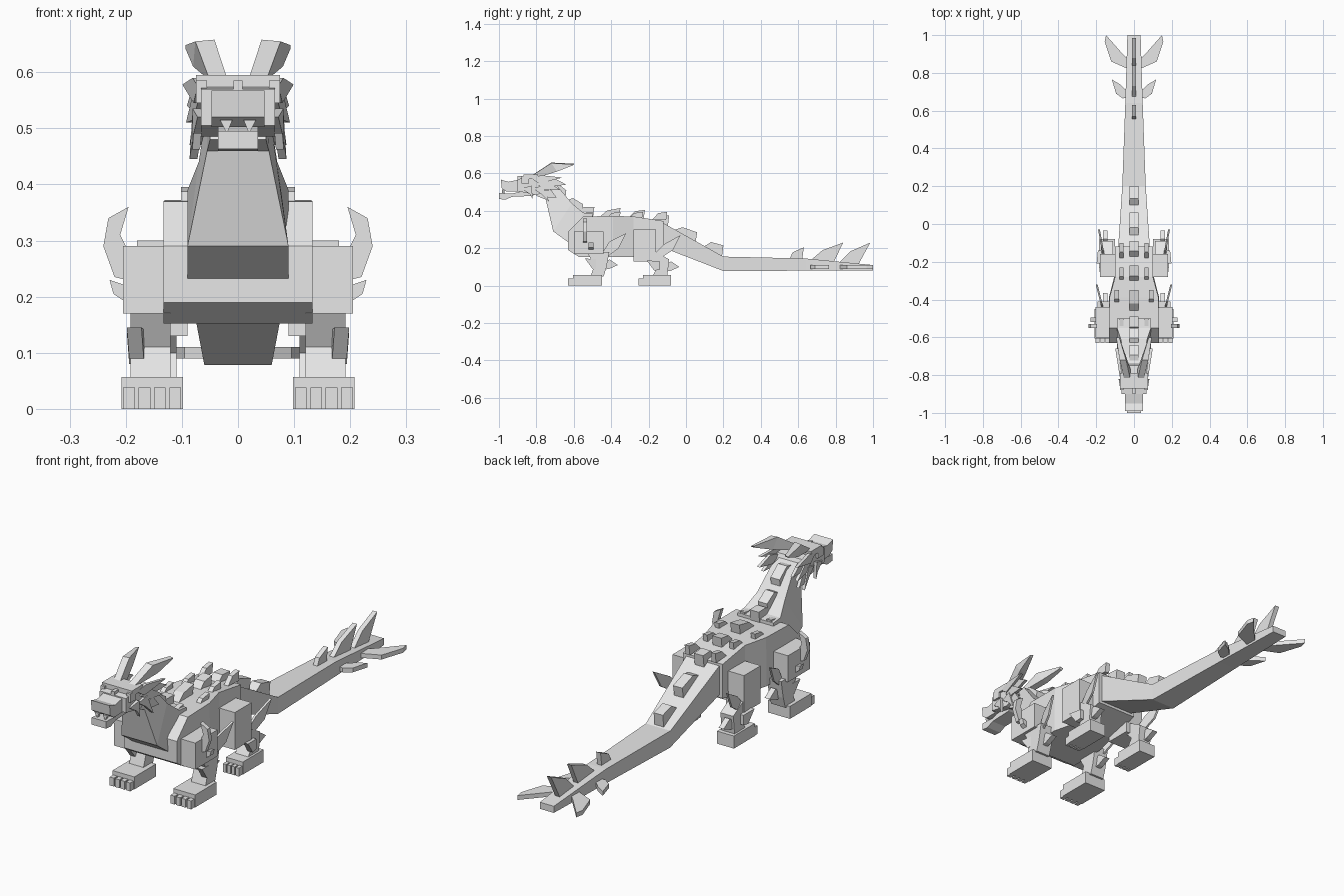
import bpy
import bmesh

cube = bpy.data.objects.get("Cube")
if cube:
    bpy.data.objects.remove(cube, do_unlink=True)

grey = bpy.data.materials.new("plain grey")
grey.use_nodes = True
colour = (0.8, 0.8, 0.8, 1)
grey.diffuse_color = colour
grey.node_tree.nodes["Principled BSDF"].inputs["Base Color"].default_value = colour


def skin(name, rings, mirror=False):
    """Join equal rings of points into one closed flat-faced solid."""
    bm = bmesh.new()
    loops = [[bm.verts.new(point) for point in ring] for ring in rings]
    count = len(loops[0])
    for first, second in zip(loops, loops[1:]):
        for i in range(count):
            j = (i + 1) % count
            bm.faces.new((first[i], first[j], second[j], second[i]))
    bm.faces.new(loops[0])
    bm.faces.new(loops[-1])
    bmesh.ops.recalc_face_normals(bm, faces=bm.faces)
    mesh = bpy.data.meshes.new(name)
    bm.to_mesh(mesh)
    bm.free()
    mesh.materials.append(grey)
    obj = bpy.data.objects.new(name, mesh)
    bpy.context.collection.objects.link(obj)
    if mirror:
        obj.modifiers.new("Mirror", 'MIRROR').use_mirror_merge = False
    return obj


def loft(name, sections):
    """Each section: top y, z, half width, then bottom y, z, half width."""
    rings = []
    for yt, zt, wt, yb, zb, wb in sections:
        rings.append([(wt, yt, zt), (-wt, yt, zt), (-wb, yb, zb), (wb, yb, zb)])
    return skin(name, rings)


def slab(name, profile, x0, x1, splay=0, mirror=True):
    """Side profile of (y, z) points given thickness along x."""
    start = profile[0][0]
    rings = [[(x + splay * (y - start), y, z) for y, z in profile] for x in (x0, x1)]
    return skin(name, rings, mirror)


def centre_slab(name, profile, half):
    return slab(name, profile, -half, half, mirror=False)


def box(name, x, y, z, mirror=True):
    profile = [(y[0], z[0]), (y[1], z[0]), (y[1], z[1]), (y[0], z[1])]
    return slab(name, profile, x[0], x[1], mirror=mirror)


def extrude_y(name, outline, y0, y1):
    """Front outline of (x, z) points given thickness along y."""
    return skin(name, [[(x, y, z) for x, z in outline] for y in (y0, y1)], True)


def extrude_z(name, outline, z0, z1):
    return skin(name, [[(x, y, z) for x, y in outline] for z in (z0, z1)], True)


def ridge(name, y0, z0, y1, z1, height, x0, x1, mirror):
    """Backward-leaning scale sitting on a sloped base line."""
    length = y1 - y0
    profile = [(y0, z0 - .01), (y0 + length * .4, z0 + (z1 - z0) * .4 + height * .7),
               (y1, z1 + height), (y1 - length * .08, z1 - .01)]
    return slab(name, profile, x0, x1, mirror=mirror)


# Trunk: chest, waist and hips
loft("body", [
    (-.63, .29, .133, -.63, .19, .133),
    (-.55, .37, .133, -.57, .152, .133),
    (-.39, .372, .13, -.39, .152, .133),
    (-.28, .37, .1, -.28, .152, .105),
    (-.12, .345, .1, -.12, .19, .1)])

# Neck rising from the chest
loft("neck", [
    (-.5, .385, .09, -.5, .24, .09),
    (-.55, .39, .09, -.62, .225, .09),
    (-.61, .44, .07, -.71, .29, .09),
    (-.69, .535, .055, -.75, .46, .055),
    (-.76, .56, .05, -.8, .48, .05)])

# Long tail sagging towards the ground
loft("tail", [
    (-.14, .345, .085, -.14, .21, .085),
    (.2, .155, .062, .2, .078, .06),
    (.64, .145, .046, .64, .08, .046),
    (1, .11, .035, 1, .08, .035)])

# Head
centre_slab("skull", [(-.9, .505), (-.9, .57), (-.83, .578), (-.75, .57),
                      (-.72, .51), (-.8, .485)], .066)
box("brow", (-.075, .075), (-.87, -.79), (.57, .595), mirror=False)
box("cheek", (.055, .075), (-.88, -.84), (.545, .585))
centre_slab("snout", [(-.99, .567), (-.95, .555), (-.89, .567), (-.89, .502),
                      (-.96, .502), (-.985, .52)], .047)
centre_slab("lower_jaw", [(-1, .495), (-.93, .492), (-.86, .51), (-.78, .505),
                          (-.82, .48), (-.93, .475), (-.965, .46), (-1, .463)], .036)
box("nose_horn", (-.008, .008), (-.9, -.86), (.56, .585), mirror=False)
extrude_y("fang", [(.01, .515), (.032, .515), (.02, .49)], -.985, -.97)

# Swept horns, each with two segments
skin("horn", [
    [(.018, -.83, .585), (.05, -.83, .585), (.05, -.77, .585), (.018, -.77, .585)],
    [(.042, -.72, .658), (.076, -.72, .655), (.08, -.69, .61), (.046, -.69, .61)],
    [(.078, -.6, .652), (.094, -.6, .648), (.094, -.605, .643), (.078, -.605, .643)]],
    True)

# Frill of spikes behind the jaw: root y, z and tip y, z
frill = [(-.83, .575, -.66, .578), (-.8, .545, -.67, .51), (-.82, .52, -.73, .445),
         (-.88, .52, -.82, .462), (-.76, .56, -.64, .54), (-.78, .5, -.69, .47)]
for y, z, tip_y, tip_z in frill:
    slab("frill_spike", [(y, z), (y + .055, z + .015), (tip_y, tip_z),
                         (y + .045, z - .03)], .058, .072, splay=.16)

# Central ridges from neck to tail: y, z at both ends and height
centre = [(-.73, .555, -.64, .46, .05), (-.64, .465, -.55, .385, .05),
          (-.58, .4, -.49, .375, .045), (-.47, .37, -.35, .37, .045),
          (-.31, .37, -.22, .36, .045), (-.18, .355, -.09, .325, .05),
          (-.07, .305, .06, .235, .05), (.09, .215, .2, .155, .06)]
for y0, z0, y1, z1, height in centre:
    ridge("central_ridge", y0, z0, y1, z1, height, -.023, .023, False)

# Paired rows of smaller ridges along the back
for x, y in ((.055, -.58), (.08, -.43), (.055, -.31), (.055, -.18)):
    ridge("side_ridge", y, .365, y + .08, .36, .035, x, x + .022, True)

# Upright tail spikes
for y0, z, tip_y, tip_z, y1 in ((.55, .145, .63, .205, .62),
                                (.66, .14, .84, .23, .79), (.81, .125, .985, .23, .92)):
    middle = (y0 + tip_y) / 2 - .02
    centre_slab("tail_spike", [(y0, z - .01), (middle, z + (tip_z - z) * .55),
                               (tip_y, tip_z), (y1, z - .015)], .011)

# Flat fins at the tail tip
extrude_z("small_tail_fin", [(.035, .67), (.06, .665), (.095, .69), (.117, .765),
                             (.075, .74), (.035, .7)], .09, .11)
extrude_z("large_tail_fin", [(.03, .82), (.12, .86), (.155, .965), (.148, 1),
                             (.06, .9), (.03, .87)], .09, .11)


def foot(name, x0, x1, y0, y1, height):
    """Foot block with four toes along the front."""
    box(name, (x0, x1), (y0 + .025, y1), (0, height))
    pitch = (x1 - x0) / 4
    for i in range(4):
        left = x0 + pitch * (i + .12)
        box(name + "_toe", (left, left + pitch * .76), (y0, y0 + .04), (0, .038))


# Front legs
box("front_shoulder", (.12, .205), (-.6, -.44), (.17, .29))
slab("front_shin", [(-.53, .18), (-.41, .18), (-.425, .1), (-.44, .05),
                    (-.51, .05), (-.49, .11)], .12, .192)
foot("front_foot", .098, .208, -.63, -.45, .057)

# Hind legs
box("hind_thigh", (.09, .18), (-.28, -.16), (.13, .3))
slab("hind_shin", [(-.2, .15), (-.16, .18), (-.09, .14), (-.1, .05),
                   (-.18, .05), (-.15, .1)], .11, .175)
foot("hind_foot", .1, .185, -.255, -.08, .057)

# Shoulder spikes curling upwards
extrude_y("shoulder_spike", [(.195, .36), (.231, .34), (.24, .29), (.22, .235),
                             (.2, .23), (.2, .29), (.21, .31)], -.55, -.53)
extrude_y("lower_shoulder_spike", [(.2, .22), (.229, .23), (.222, .205), (.2, .19)],
          -.52, -.495)

# Swept blades and spurs behind the legs
slab("elbow_blade", [(-.45, .17), (-.41, .235), (-.32, .28), (-.36, .2), (-.42, .155)],
     .16, .17, splay=.25)
slab("knee_blade", [(-.17, .17), (-.12, .22), (-.03, .27), (-.07, .19), (-.14, .145)],
     .155, .165, splay=.18)
for name, y, z in (("front_spur", -.44, .12), ("hind_spur", -.11, .11)):
    slab(name, [(y, z), (y + .03, z + .02), (y + .075, z - .01), (y + .03, z - .03),
                (y, z - .035)], .14, .165)
    slab(name + "_front", [(y - .1, z + .025), (y - .03, z + .02), (y - .03, z - .025),
                           (y - .06, z - .03)], .172, .198, splay=-.1)
